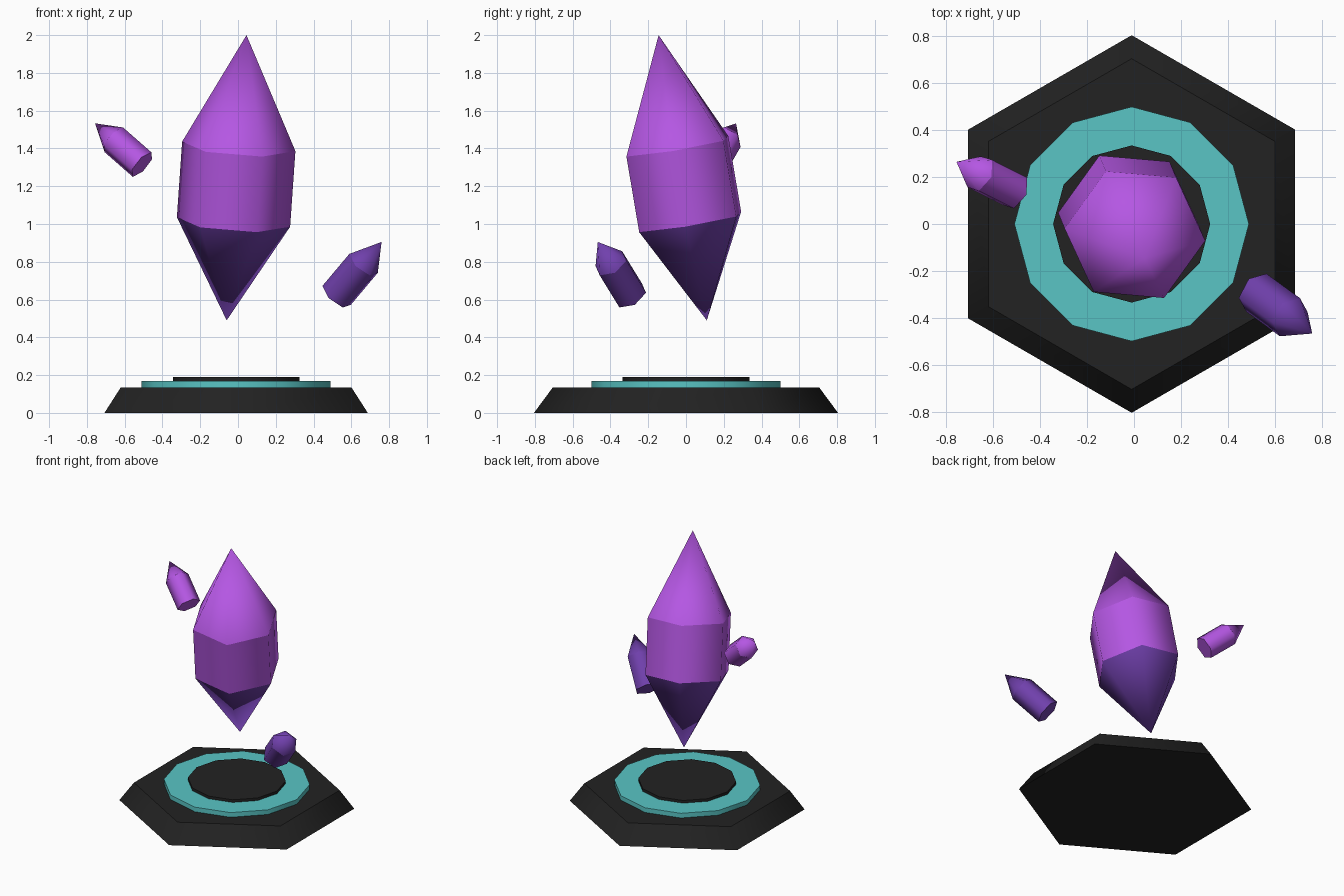
import bpy, bmesh
from math import cos, sin, pi
from mathutils import Vector

if "Cube" in bpy.data.objects:
    bpy.data.objects.remove(bpy.data.objects["Cube"])


def material(name, rgb):
    mat = bpy.data.materials.new(name)
    mat.use_nodes = True
    mat.diffuse_color = (*rgb, 1)
    mat.node_tree.nodes["Principled BSDF"].inputs["Base Color"].default_value = (*rgb, 1)
    return mat


charcoal = material("charcoal", (0.016, 0.016, 0.016))
teal = material("teal", (0.1, 0.56, 0.56))
violet = material("violet", (0.46, 0.095, 0.77))
deep_purple = material("deep purple", (0.165, 0.052, 0.42))


def turned(name, start, end, corner, sides, profile, mats, bands=None):
    """Sweep (radius, fraction along axis) rows around an axis; rows are hard edges.
    The corner vector sets the roll, bands gives the material slot of each band."""
    start, end = Vector(start), Vector(end)
    axis = (end - start).normalized()
    u = Vector(corner)
    u = (u - axis * u.dot(axis)).normalized()
    v = axis.cross(u)
    bm = bmesh.new()
    rows = []
    for radius, t in profile:
        centre = start.lerp(end, t)
        angles = [2 * pi * i / sides for i in range(sides if radius else 1)]
        rows.append([bm.verts.new(centre + (u * cos(a) + v * sin(a)) * radius) for a in angles])
    for band, (low, high) in enumerate(zip(rows, rows[1:])):
        for i in range(sides):
            j = (i + 1) % sides
            if len(low) == 1:
                corners = (low[0], high[j], high[i])
            elif len(high) == 1:
                corners = (low[i], low[j], high[0])
            else:
                corners = (low[i], low[j], high[j], high[i])
            bm.faces.new(corners).material_index = bands[band] if bands else 0
    # Flat caps on open ends
    for row in (rows[0], rows[-1]):
        if len(row) > 1:
            bm.faces.new(row)
    bmesh.ops.recalc_face_normals(bm, faces=bm.faces[:])
    for face in bm.faces:
        face.smooth = True
    for row in rows:
        if len(row) > 1:
            for i in range(sides):
                bm.edges.get((row[i], row[(i + 1) % sides])).smooth = False
    mesh = bpy.data.meshes.new(name)
    bm.to_mesh(mesh)
    bm.free()
    for mat in mats:
        mesh.materials.append(mat)
    obj = bpy.data.objects.new(name, mesh)
    bpy.context.collection.objects.link(obj)
    return obj


# Pedestal: bevelled hexagon, coloured ring and centre plate
def slab(name, z0, z1, sides, r0, r1, mat):
    cx = -0.01
    turned(name, (cx, 0, z0), (cx, 0, z1), (0, 1, 0), sides, [(r0, 0), (r1, 1)], [mat])


slab("pedestal_base", 0, 0.135, 6, 0.805, 0.705, charcoal)
slab("pedestal_ring", 0.135, 0.17, 12, 0.5, 0.5, teal)
slab("pedestal_plate", 0.17, 0.19, 12, 0.335, 0.335, charcoal)

# Large floating crystal, darker at its lower point
turned("main_crystal", (-0.06, 0.11, 0.49), (0.045, -0.145, 2.0), (1, -0.1, 0), 6,
       [(0, 0), (0.302, 0.345), (0.302, 0.61), (0, 1)], [violet, deep_purple], [1, 0, 0])

# Small shards: prism with one pointed end
shards = [
    ("upper_right_shard", (-0.508, 0.14, 1.315), (-0.757, 0.265, 1.533),
     (0.53, -0.17, 0.7), 0.083, violet),
    ("lower_left_shard", (0.522, -0.293, 0.622), (0.76, -0.467, 0.905),
     (0.75, 0.22, -0.5), 0.093, deep_purple),
]
for name, start, end, corner, radius, mat in shards:
    turned(name, start, end, corner, 6, [(radius, 0), (radius, 0.6), (0, 1)], [mat])
